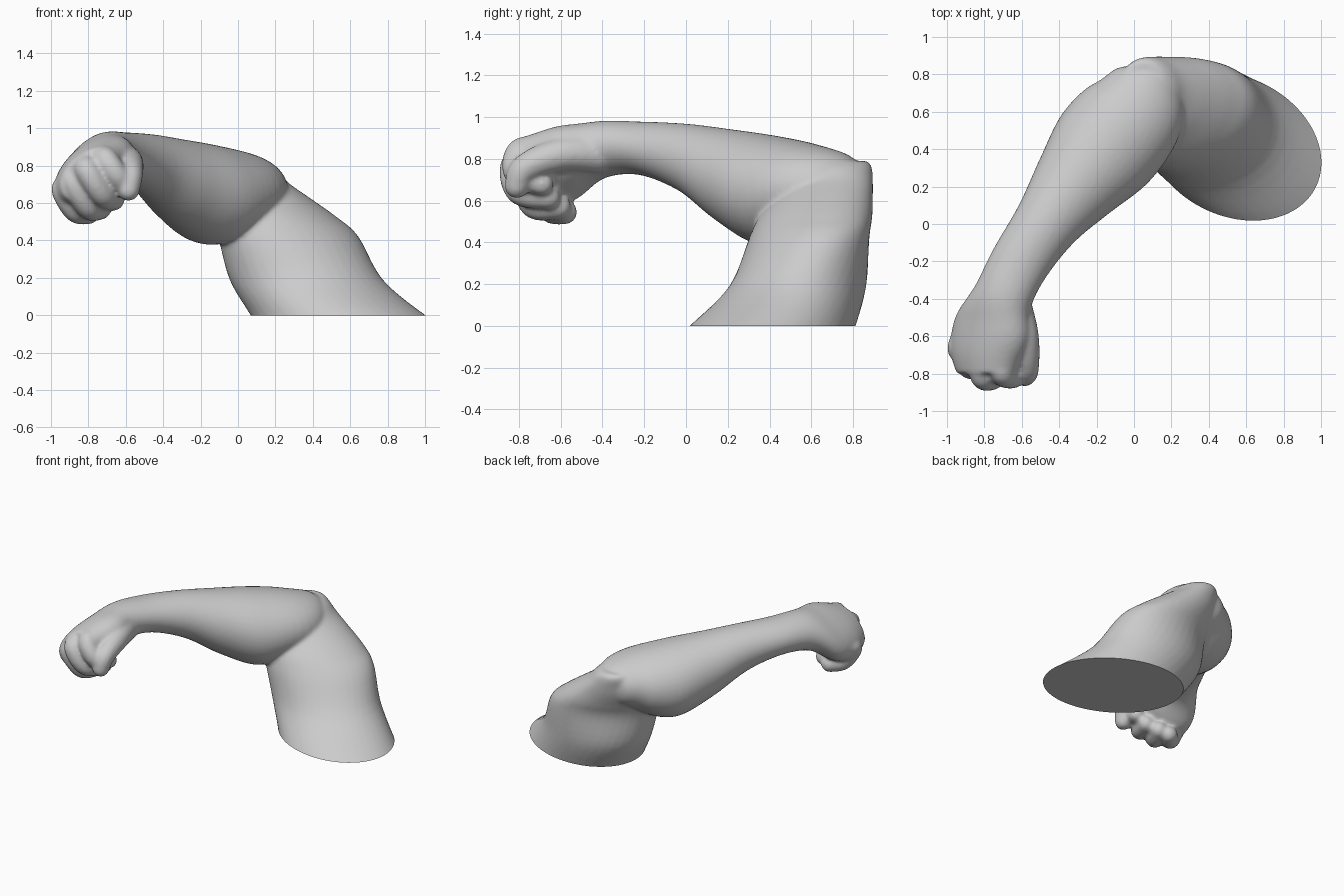
import bpy, bmesh
from math import sin, cos, pi, radians
from mathutils import Vector

if "Cube" in bpy.data.objects:
    bpy.data.objects.remove(bpy.data.objects["Cube"])


def spline(rows, steps=6):
    """Catmull-Rom interpolation through rows of numbers."""
    out = []
    for i in range(len(rows) - 1):
        a, b = rows[max(i - 1, 0)], rows[i]
        c, d = rows[i + 1], rows[min(i + 2, len(rows) - 1)]
        for s in range(steps):
            t = s / steps
            out.append([0.5 * (2 * q + (r - p) * t + (2 * p - 5 * q + 4 * r - w) * t * t
                               + (3 * q - p - 3 * r + w) * t ** 3)
                        for p, q, r, w in zip(a, b, c, d)])
    return out + [list(rows[-1])]


def new_object(name, bm):
    me = bpy.data.meshes.new(name)
    bmesh.ops.recalc_face_normals(bm, faces=bm.faces[:])
    bm.to_mesh(me)
    bm.free()
    ob = bpy.data.objects.new(name, me)
    bpy.context.collection.objects.link(ob)
    return ob


def loft(name, frames, n=32):
    """Skin closed ellipse rings given as (centre, u, v)."""
    bm = bmesh.new()
    rings = [[bm.verts.new(c + u * cos(2 * pi * k / n) + v * sin(2 * pi * k / n))
              for k in range(n)] for c, u, v in frames]
    for r0, r1 in zip(rings, rings[1:]):
        for k in range(n):
            bm.faces.new((r0[k], r0[(k + 1) % n], r1[(k + 1) % n], r1[k]))
    bm.faces.new(rings[0])
    bm.faces.new(rings[-1])
    return new_object(name, bm)


def digit(name, path):
    """Rounded tube through x, y, z, radius points."""
    rows = spline(path, 8)
    frames = []
    for i, (x, y, z, r) in enumerate(rows):
        t = (Vector(rows[min(i + 1, len(rows) - 1)][:3])
             - Vector(rows[max(i - 1, 0)][:3])).normalized()
        u = t.cross(Vector((0.75, -0.25, 0.6))).normalized()
        frames.append((Vector((x, y, z)), u * r, t.cross(u) * r, t, r))
    # rounded ends
    def cap(f, sign):
        c, u, v, t, r = f
        return [(c + t * r * sign * sin(a), u * cos(a), v * cos(a))
                for a in (radians(d) for d in (20, 40, 60, 80))]
    rings = cap(frames[0], -1)[::-1] + [f[:3] for f in frames] + cap(frames[-1], 1)
    return loft(name, rings, 16)


# upper arm: horizontal slices, z, cx, cy, half x, half y, skew
upper = [(-0.12, 0.66, 0.33, 0.53, 0.44, -0.24),
         (0.00, 0.535, 0.415, 0.468, 0.398, -0.22),
         (0.19, 0.365, 0.535, 0.41, 0.328, -0.06),
         (0.42, 0.27, 0.59, 0.375, 0.288, 0.18),
         (0.52, 0.205, 0.62, 0.33, 0.272, 0.2),
         (0.62, 0.13, 0.66, 0.265, 0.235, 0.15),
         (0.70, 0.085, 0.69, 0.195, 0.205, 0.1),
         (0.76, 0.065, 0.71, 0.155, 0.18, 0),
         (0.79, 0.05, 0.72, 0.12, 0.15, 0)]
frames = []
for z, cx, cy, a, b, k in spline(upper, 5):
    frames.append((Vector((cx, cy, z)), Vector((a, b * k, 0)),
                   Vector((0, b * (1 - k * k) ** 0.5, 0))))
parts = [loft("upper_arm", frames, 40)]

# forearm and back of hand: x, y, z, half width, half height, roll
fore = [(0.105, 0.82, 0.68, 0.10, 0.10, 0),
        (0.075, 0.745, 0.675, 0.20, 0.155, 0),
        (0.00, 0.59, 0.655, 0.275, 0.22, 0),
        (-0.155, 0.405, 0.645, 0.295, 0.268, 0),
        (-0.32, 0.20, 0.715, 0.235, 0.228, 0),
        (-0.47, 0.00, 0.803, 0.178, 0.165, 0),
        (-0.615, -0.215, 0.85, 0.16, 0.128, 5),
        (-0.705, -0.40, 0.845, 0.165, 0.133, 18),
        (-0.755, -0.55, 0.785, 0.228, 0.15, 34),
        (-0.785, -0.68, 0.755, 0.225, 0.145, 38),
        (-0.79, -0.80, 0.755, 0.18, 0.115, 38)]
rows = spline(fore, 5)
frames = []
for i, (x, y, z, w, h, roll) in enumerate(rows):
    p, q = rows[max(i - 1, 0)], rows[min(i + 1, len(rows) - 1)]
    d = Vector((q[0] - p[0], q[1] - p[1], 0)).normalized()
    side, up, a = Vector((d.y, -d.x, 0)), Vector((0, 0, 1)), radians(roll)
    frames.append((Vector((x, y, z)), (side * cos(a) - up * sin(a)) * w,
                   (up * cos(a) + side * sin(a)) * h))
parts.append(loft("forearm", frames, 40))

# curled fingers and thumb
parts += [
    digit("index_finger", [(-0.71, -0.66, 0.84, 0.06), (-0.71, -0.79, 0.835, 0.067),
                           (-0.635, -0.81, 0.73, 0.062), (-0.60, -0.69, 0.68, 0.056)]),
    digit("middle_finger", [(-0.80, -0.66, 0.79, 0.06), (-0.81, -0.815, 0.78, 0.067),
                            (-0.725, -0.80, 0.645, 0.064), (-0.665, -0.66, 0.615, 0.058)]),
    digit("ring_finger", [(-0.86, -0.62, 0.74, 0.06), (-0.88, -0.76, 0.715, 0.066),
                          (-0.80, -0.73, 0.58, 0.066), (-0.735, -0.61, 0.57, 0.06)]),
    digit("little_finger", [(-0.90, -0.56, 0.69, 0.06), (-0.935, -0.67, 0.67, 0.064),
                            (-0.87, -0.65, 0.56, 0.064), (-0.80, -0.58, 0.545, 0.06)]),
    digit("thumb", [(-0.64, -0.42, 0.82, 0.09), (-0.59, -0.60, 0.82, 0.082),
                    (-0.575, -0.77, 0.755, 0.068), (-0.585, -0.81, 0.67, 0.06)]),
]

# fuse the parts into one skin
bpy.ops.object.select_all(action='DESELECT')
for p in parts:
    p.select_set(True)
arm = parts[0]
bpy.context.view_layer.objects.active = arm
bpy.ops.object.join()
arm.name = "bent_arm_with_fist"
m = arm.modifiers.new("fuse", 'REMESH')
m.mode, m.voxel_size = 'VOXEL', 0.013
m = arm.modifiers.new("soften", 'SMOOTH')
m.factor, m.iterations = 0.5, 7
for m in list(arm.modifiers):
    bpy.ops.object.modifier_apply(modifier=m.name)

# flat cut at the base
bm = bmesh.new()
bm.from_mesh(arm.data)
res = bmesh.ops.bisect_plane(bm, geom=bm.verts[:] + bm.edges[:] + bm.faces[:],
                             plane_co=(0, 0, 0), plane_no=(0, 0, -1), clear_outer=True)
rim = [e for e in res["geom_cut"] if isinstance(e, bmesh.types.BMEdge)]
bmesh.ops.contextual_create(bm, geom=rim)
bmesh.ops.recalc_face_normals(bm, faces=bm.faces[:])
bm.to_mesh(arm.data)
bm.free()
bpy.ops.object.shade_smooth_by_angle(angle=radians(50))
